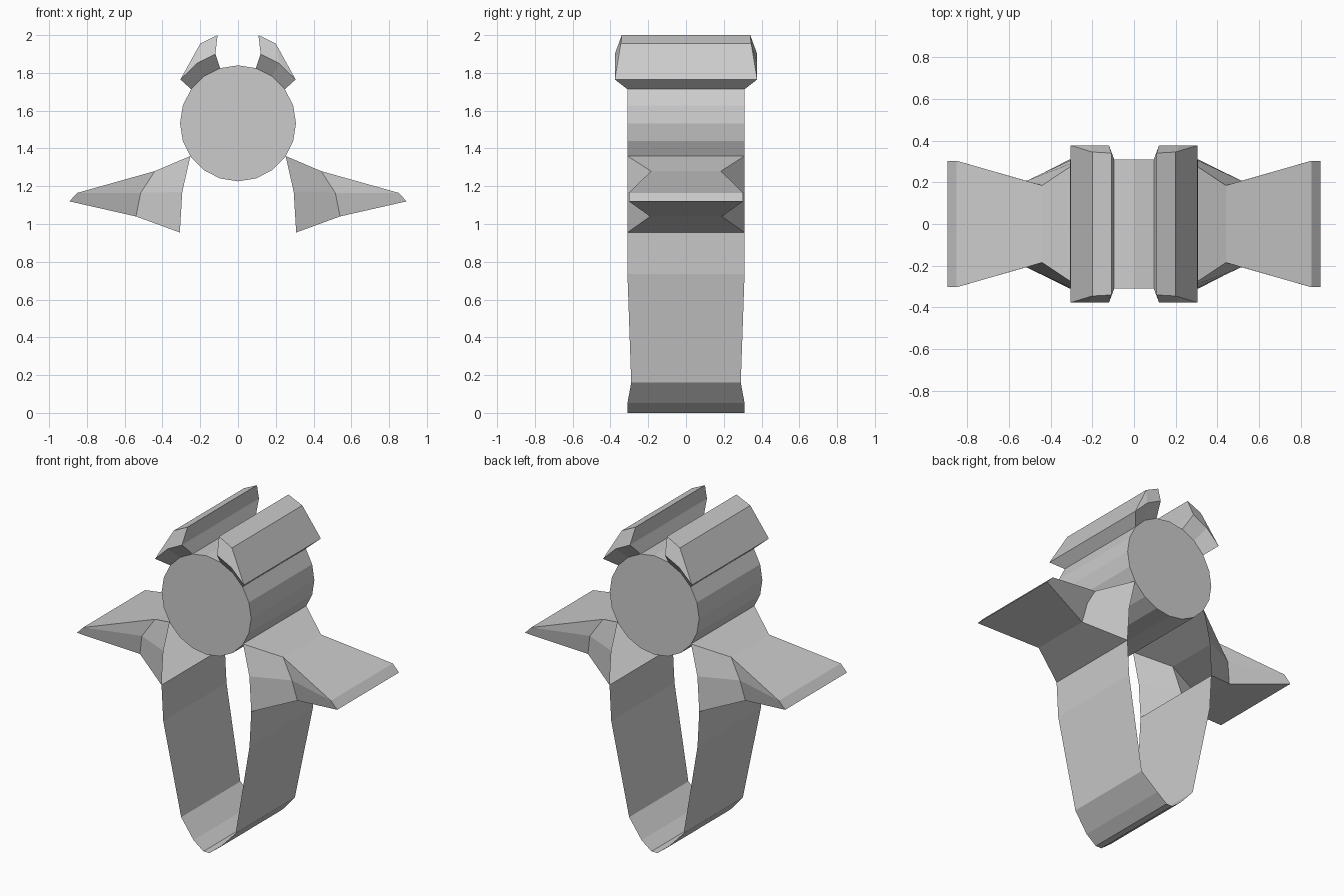
import bpy, bmesh, math

if "Cube" in bpy.data.objects:
    bpy.data.objects.remove(bpy.data.objects["Cube"])

metal = bpy.data.materials.new("grey_metal")
metal.diffuse_color = (0.6, 0.6, 0.6, 1)
metal.use_nodes = True
metal.node_tree.nodes["Principled BSDF"].inputs["Base Color"].default_value = metal.diffuse_color

R, CZ, HALF = 0.307, 1.533, 0.31   # drum radius, drum centre height, half depth


def finish(name, bm, recalc=True):
    bmesh.ops.remove_doubles(bm, verts=bm.verts, dist=0.0005)
    if recalc:
        bmesh.ops.recalc_face_normals(bm, faces=bm.faces)
    me = bpy.data.meshes.new(name)
    bm.to_mesh(me)
    bm.free()
    me.materials.append(metal)
    ob = bpy.data.objects.new(name, me)
    bpy.context.collection.objects.link(ob)
    return ob


def two_sided(name, side, strips, ends):
    """Shell spanning front to back: strips join the named points across y,
    ends are faces repeated at the front and back."""
    for label, sx in (("right", 1), ("left", -1)):
        bm = bmesh.new()
        v = {(k, sy): bm.verts.new((sx * x, sy * y, z))
             for k, (x, y, z) in side.items() for sy in (-1, 1)}
        flip = sx < 0
        for a, b in zip(strips, strips[1:]):
            f = [v[a, -1], v[a, 1], v[b, 1], v[b, -1]]
            bm.faces.new(f[::-1] if flip else f)
        for e in ends:
            for sy in (-1, 1):
                f = [v[k, sy] for k in e]
                bm.faces.new(f[::-1] if (sy < 0) == flip else f)
        finish(f"{label}_{name}", bm)


# Drum: 20-sided cylinder lying front to back
bm = bmesh.new()
rings = [[bm.verts.new((R * math.cos(i * math.pi / 10), y, CZ + R * math.sin(i * math.pi / 10)))
          for i in range(20)] for y in (-HALF, HALF)]
bm.faces.new(rings[0])
bm.faces.new(rings[1][::-1])
for i in range(20):
    j = (i + 1) % 20
    bm.faces.new((rings[0][j], rings[0][i], rings[1][i], rings[1][j]))
finish("drum", bm)

# Wings: flared shells, open on the inner side, pinched at the waist
two_sided("wing", {
    "in_top": (0.252, HALF, 1.36), "in_mid": (0.295, HALF, 1.17), "in_low": (0.308, HALF, 0.955),
    "waist_top": (0.44, 0.185, 1.28), "waist_mid": (0.515, 0.207, 1.165), "waist_low": (0.54, 0.19, 1.04),
    "tip_top": (0.85, 0.303, 1.165), "tip": (0.893, 0.303, 1.12),
}, ["in_top", "waist_top", "tip_top", "tip", "waist_low", "in_low"], [
    ("in_top", "in_mid", "waist_mid", "waist_top"),
    ("in_mid", "in_low", "waist_low", "waist_mid"),
    ("waist_top", "waist_mid", "tip_top"),
    ("waist_mid", "waist_low", "tip", "tip_top"),
])


# Guards: overhanging rails seated on top of the drum
def seat(deg):
    a = math.radians(deg)
    return (R * math.cos(a), HALF, CZ + R * math.sin(a))


two_sided("top_guard", {
    "q_out": seat(36), "q_mid": seat(54), "q_in": seat(72),
    "out": (0.305, 0.377, 1.765), "shoulder": (0.2, 0.345, 1.955), "crest": (0.108, 0.34, 2.0),
    "inner": (0.12, 0.377, 1.9), "mid": (0.218, 0.377, 1.85),
}, ["q_out", "out", "shoulder", "crest", "inner", "q_in", "q_mid", "q_out"], [
    ("out", "shoulder", "mid"), ("shoulder", "crest", "inner", "mid"),
    ("q_out", "out", "mid", "q_mid"), ("q_mid", "mid", "inner", "q_in"),
])

# Band: thin U-shaped sheet below the wings
half = [(0.308, HALF, 0.955), (0.296, HALF, 0.735), (0.187, 0.29, 0.16), (0.088, HALF, 0.052), (0.02, HALF, 0.0)]
path = half + [(-x, y, z) for x, y, z in reversed(half)]
bm = bmesh.new()
pairs = [(bm.verts.new((x, -y, z)), bm.verts.new((x, y, z))) for x, y, z in path]
for (a, b), (c, d) in zip(pairs, pairs[1:]):
    bm.faces.new((a, c, d, b))
finish("band", bm, recalc=False)
for f in bpy.data.objects["band"].data.polygons:
    f.use_smooth = False
# Face the band outward
me = bpy.data.objects["band"].data
if me.polygons[0].normal.x < 0:
    me.flip_normals()
